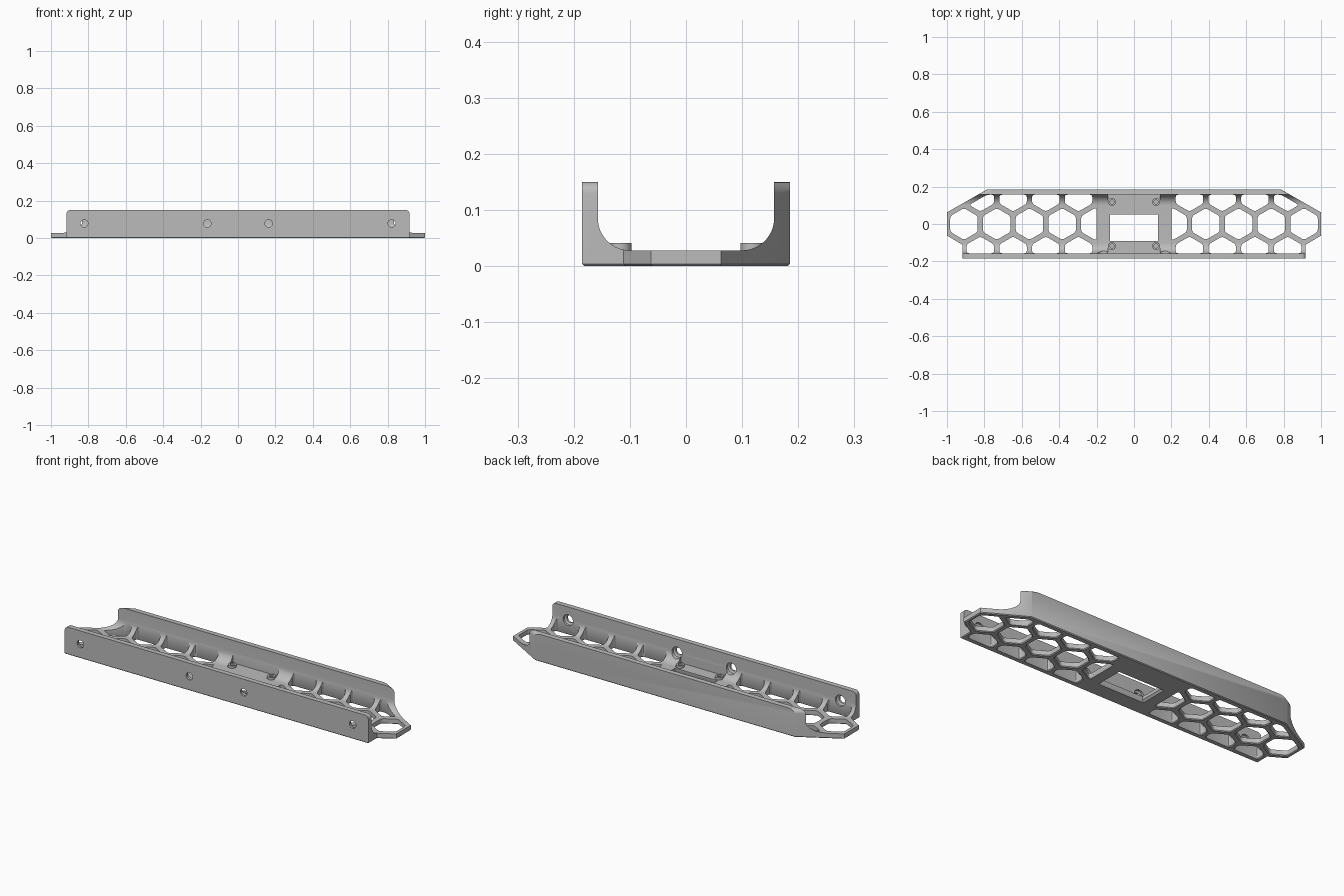
import bpy, bmesh
from math import cos, sin, pi, radians
from mathutils import Vector, Matrix

cube = bpy.data.objects.get("Cube")
if cube:
    bpy.data.objects.remove(cube, do_unlink=True)

grey = bpy.data.materials.new("plain grey")
grey.use_nodes = True
grey.diffuse_color = (0.5, 0.5, 0.5, 1)
grey.node_tree.nodes["Principled BSDF"].inputs["Base Color"].default_value = (0.5, 0.5, 0.5, 1)

WALL, FLOOR, FILLET, HEIGHT = 0.157, 0.028, 0.057, 0.15
PITCH, APOTHEM = 0.175, 0.0735


def loft(name, polygons, levels, turn=None):
    """Stack scaled copies of each polygon at (height, scale) levels and skin them."""
    bm = bmesh.new()
    for poly in polygons:
        mid = sum(poly, Vector((0, 0))) / len(poly)
        rings = [[bm.verts.new((*(mid + (p - mid) * s), z)) for p in poly] for z, s in levels]
        n = len(poly)
        for low, high in zip(rings, rings[1:]):
            for i in range(n):
                j = (i + 1) % n
                bm.faces.new((low[i], low[j], high[j], high[i]))
        bm.faces.new(rings[0][::-1])
        bm.faces.new(rings[-1])
    if turn:
        bm.transform(turn)
    return finish(name, bm)


def finish(name, bm):
    bmesh.ops.recalc_face_normals(bm, faces=bm.faces)
    mesh = bpy.data.meshes.new(name)
    bm.to_mesh(mesh)
    bm.free()
    mesh.materials.append(grey)
    obj = bpy.data.objects.new(name, mesh)
    bpy.context.collection.objects.link(obj)
    return obj


def combine(target, tool, operation="DIFFERENCE"):
    tool.hide_render = True
    mod = target.modifiers.new(operation, "BOOLEAN")
    mod.operation, mod.solver, mod.object = operation, "EXACT", tool
    bpy.context.view_layer.objects.active = target
    bpy.ops.object.modifier_apply(modifier=mod.name)
    bpy.data.objects.remove(tool, do_unlink=True)


def points(*pairs):
    return [Vector(p) for p in pairs]


def circle(x, y, r, n=24):
    return points(*((x + r * cos(2 * pi * i / n), y + r * sin(2 * pi * i / n)) for i in range(n)))


def box(x0, x1, y0, y1):
    return points((x0, y0), (x1, y0), (x1, y1), (x0, y1))


def clip(poly, normal, limit):
    """Keep the part of a convex polygon with normal . p <= limit."""
    out, n = [], Vector(normal)
    for a, b in zip(poly, poly[1:] + poly[:1]):
        da, db = n.dot(a) - limit, n.dot(b) - limit
        if da <= 0:
            out.append(a)
        if da * db < 0:
            out.append(a.lerp(b, da / (da - db)))
    return out


def rounded(poly, r):
    out = []
    for i, p in enumerate(poly):
        a, b = poly[i - 1], poly[(i + 1) % len(poly)]
        start = p + (a - p) * min(0.45, r / (a - p).length)
        end = p + (b - p) * min(0.45, r / (b - p).length)
        for k in range(4):
            t = k / 3
            out.append(start.lerp(p, t).lerp(p.lerp(end, t), t))
    return out


# Solid tray with the plan outline, rounded upper ends and a chamfered underside
half = points((0.917, -0.185), (0.917, -0.111), (1, -0.062), (1, 0.062), (0.785, 0.185))
outline = half + [Vector((-p.x, p.y)) for p in reversed(half)]
tray = loft("honeycomb_tray", [outline], [(0, 1), (HEIGHT, 1)])
bm = bmesh.new()
bm.from_mesh(tray.data)
top_ends = [e for e in bm.edges if all(v.co.z > 0.1 for v in e.verts)
            and abs(e.verts[0].co.x + e.verts[1].co.x) > 1]
bmesh.ops.bevel(bm, geom=top_ends, offset=0.02, segments=5, profile=0.5, affect="EDGES")
under = [e for e in bm.edges if all(v.co.z < 0.001 for v in e.verts)]
bmesh.ops.bevel(bm, geom=under, offset=0.004, segments=1, affect="EDGES")
bm.to_mesh(tray.data)
bm.free()

# Channel with filleted sides, hollowed along the length
side = [Vector((WALL, 0.3))]
for i in range(13):
    a = pi / 2 * i / 12
    side.append(Vector((WALL - FILLET * (1 - cos(a)), FLOOR + FILLET * (1 - sin(a)))))
profile = side + [Vector((-p.x, p.y)) for p in reversed(side)]
along_x = Matrix(((0, 0, 1, 0), (1, 0, 0, 0), (0, 1, 0, 0), (0, 0, 0, 1)))
combine(tray, loft("channel_cutter", [profile], [(-1.2, 1), (1.2, 1)], along_x))

# Flat seat in the middle, reaching both walls
edge = WALL - 0.0005
combine(tray, loft("seat_cutter", [box(-0.14, 0.14, -edge, edge)], [(FLOOR - 0.0004, 1), (0.3, 1)]))

# Honeycomb openings, mirrored left and right
cells = []
for row in (-1, 0, 1):
    for k in range(5 if row == 0 else 4):
        cx = 0.909 - PITCH * (k + abs(row) / 2)
        hexagon = [Vector((cx, row * PITCH * cos(pi / 6)))
                   + Vector((sin(i * pi / 3), cos(i * pi / 3))) * APOTHEM / cos(pi / 6)
                   for i in range(6)]
        for normal, limit in (((0, 1), edge), ((0, -1), edge), ((-1, 0), -0.2),
                              ((0.5, 0.866), 0.5287)):
            hexagon = clip(hexagon, normal, limit)
        cell = rounded(hexagon, 0.014)
        cells += [cell, [Vector((-p.x, p.y)) for p in cell]]
flare = [(-0.02, 1.06), (0, 1.06), (0.004, 1), (0.3, 1)]
combine(tray, loft("cell_cutter", cells, flare))

# Central window
combine(tray, loft("window_cutter", [box(-0.128, 0.128, -0.09, 0.05)],
                   [(-0.02, 1.08), (0, 1.08), (0.01, 1), (0.3, 1)]))

# Four screw bosses with blind holes
spots = [(x, y) for x in (-0.118, 0.118) for y in (-0.118, 0.118)]
combine(tray, loft("bosses", [circle(x, y, 0.021) for x, y in spots],
                   [(0.015, 1), (0.041, 1)]), "UNION")
combine(tray, loft("boss_hole_cutter", [circle(x, y, 0.011) for x, y in spots],
                   [(0.012, 1), (0.1, 1)]))

# Front wall screw holes, counterbored on the inside
holes = [circle(x, -0.078, 0.02) for x in (-0.822, -0.164, 0.164, 0.822)]
combine(tray, loft("screw_cutter", holes,
                   [(-0.25, 1), (-0.174, 1), (-0.168, 1.5), (-0.1, 1.5)],
                   Matrix.Rotation(radians(-90), 4, "X")))

# Smooth fillets, sharp edges
bpy.ops.object.select_all(action="DESELECT")
tray.select_set(True)
bpy.context.view_layer.objects.active = tray
bpy.ops.object.shade_smooth_by_angle(angle=radians(30))
